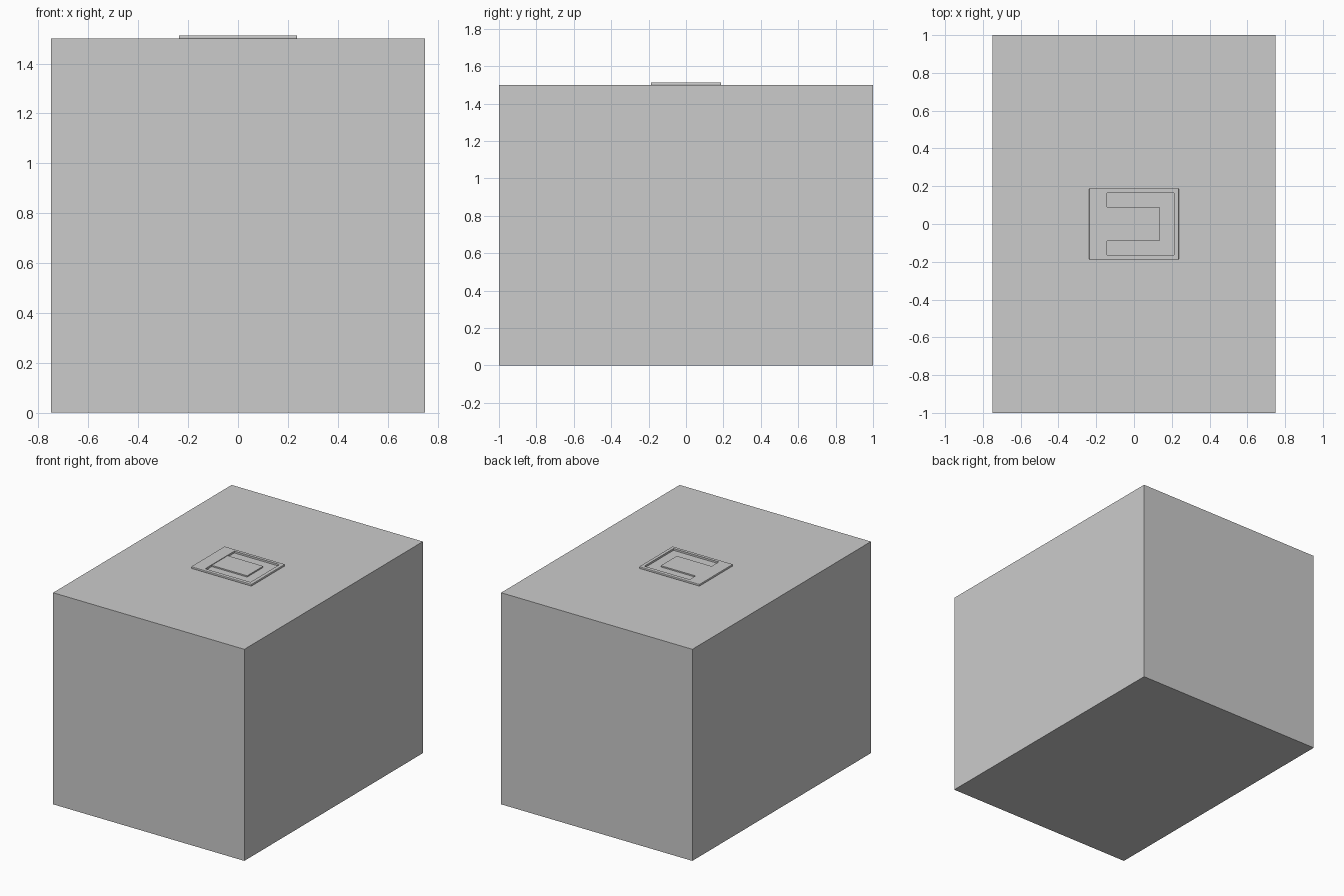
import bpy

if "Cube" in bpy.data.objects:
    bpy.data.objects.remove(bpy.data.objects["Cube"])


def box(name, x, y, z):
    """Box from (min, max) ranges on each axis."""
    bpy.ops.mesh.primitive_cube_add(size=1, location=[sum(r) / 2 for r in (x, y, z)])
    obj = bpy.context.object
    obj.name = name
    obj.scale = [r[1] - r[0] for r in (x, y, z)]
    bpy.ops.object.transform_apply(location=False, rotation=False, scale=True)
    return obj


def bevel(obj, width, segments=2):
    mod = obj.modifiers.new("soft_edges", "BEVEL")
    mod.width = width
    mod.segments = segments
    return mod


# Main block
box("body", (-0.75, 0.75), (-1, 1), (0, 1.5))

# Thin plate on the lid, with a rectangular window opening
plate = box("latch_plate", (-0.237, 0.237), (-0.188, 0.188), (1.498, 1.513))
bevel(plate, 0.004)
cutter = box("window_cutter", (-0.143, 0.212), (-0.163, 0.163), (1.45, 1.55))
cutter.hide_render = True
cutter.hide_set(True)
cut = plate.modifiers.new("window", "BOOLEAN")
cut.operation = "DIFFERENCE"
cut.solver = "EXACT"
cut.object = cutter

# Tongue reaching into the window from its left side
box("latch_tongue", (-0.143, 0.135), (-0.09, 0.09), (1.498, 1.509))
